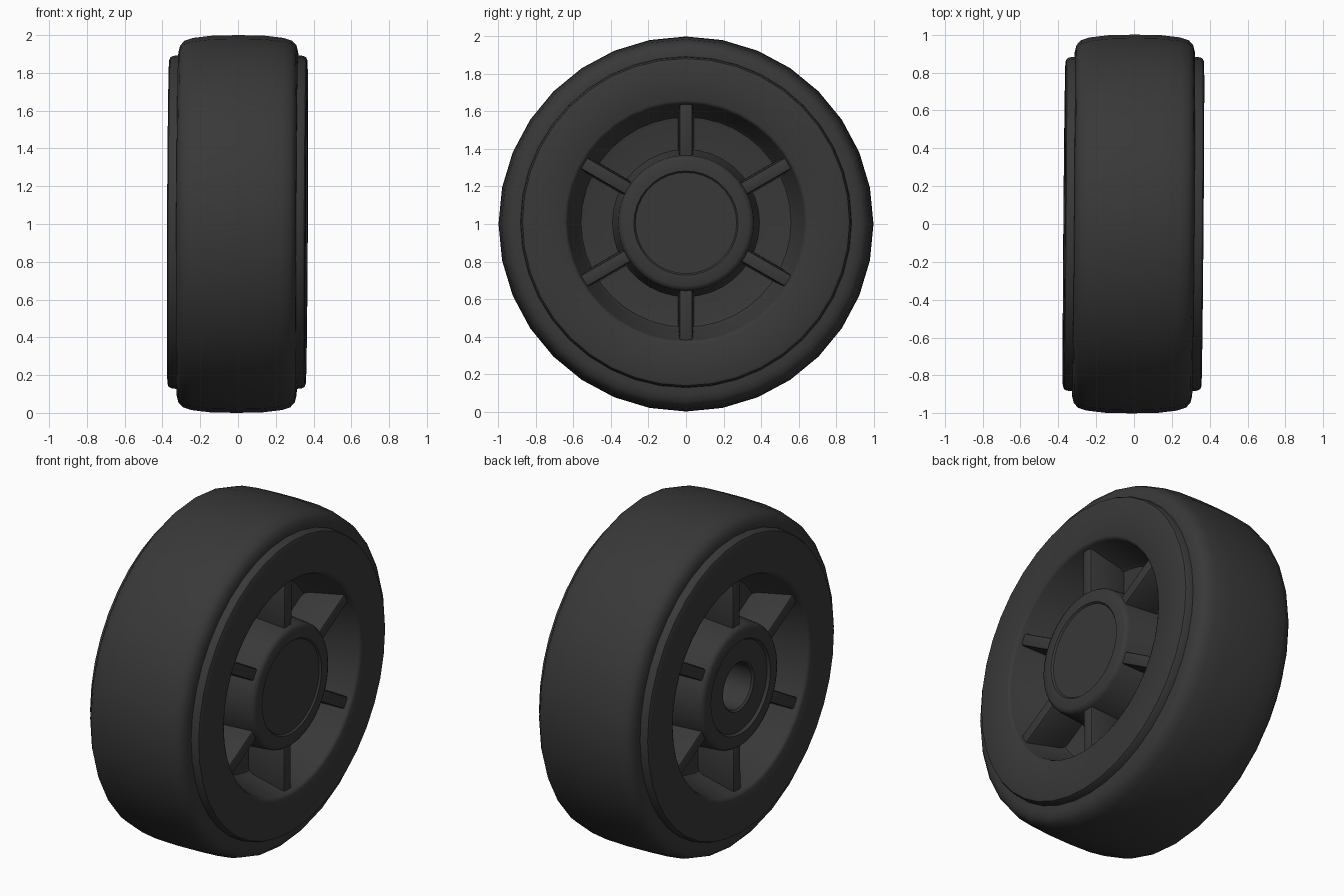
import bpy, bmesh, math
from mathutils import Matrix, Vector

if "Cube" in bpy.data.objects:
    bpy.data.objects.remove(bpy.data.objects["Cube"])

rubber = bpy.data.materials.new("dark_rubber")
rubber.diffuse_color = (0.04, 0.04, 0.04, 1)
rubber.use_nodes = True
rubber.node_tree.nodes["Principled BSDF"].inputs["Base Color"].default_value = rubber.diffuse_color


def finish(bm, name, angle=35):
    """Turn a bmesh into a smooth-shaded object with the wheel's slight lean."""
    for v in bm.verts:
        v.co.x += 0.008 * v.co.y + 0.005 * (v.co.z - 1) - 0.003
    bmesh.ops.recalc_face_normals(bm, faces=bm.faces)
    mesh = bpy.data.meshes.new(name)
    bm.to_mesh(mesh)
    bm.free()
    mesh.materials.append(rubber)
    ob = bpy.data.objects.new(name, mesh)
    bpy.context.collection.objects.link(ob)
    bpy.ops.object.select_all(action='DESELECT')
    ob.select_set(True)
    bpy.context.view_layer.objects.active = ob
    bpy.ops.object.shade_smooth_by_angle(angle=math.radians(angle))
    return ob


def lathe(name, profile, segments, cz):
    """Revolve (x, radius) points around the axle, which runs along x."""
    bm = bmesh.new()
    vs = [bm.verts.new((x, 0, r)) for x, r in profile]
    edges = [bm.edges.new(p) for p in zip(vs, vs[1:])]
    bmesh.ops.spin(bm, geom=vs + edges, cent=(0, 0, 0), axis=(1, 0, 0),
                   angle=math.tau, steps=segments, use_duplicate=False)
    bmesh.ops.remove_doubles(bm, verts=bm.verts, dist=0.0005)
    bmesh.ops.translate(bm, verts=bm.verts, vec=(0, 0, cz))
    return finish(bm, name)


def spokes(name, s):
    """Six slim ribs joining hub and rim on one side."""
    bm = bmesh.new()
    for i in range(6):
        new = bmesh.ops.create_cube(bm, size=1)['verts']
        for v in new:
            outer = (v.co.x * s) > 0
            half = 0.034 if outer else 0.042
            v.co = Vector((s * (0.335 if outer else 0.09),
                           math.copysign(half, v.co.y),
                           0.65 if v.co.z > 0 else 0.33))
        bmesh.ops.rotate(bm, verts=new, cent=(0, 0, 0),
                         matrix=Matrix.Rotation(i * math.pi / 3, 3, 'X'))
    bmesh.ops.bevel(bm, geom=bm.edges[:], offset=0.01, segments=2,
                    profile=0.5, affect='EDGES')
    bmesh.ops.translate(bm, verts=bm.verts, vec=(0, 0, 1.01))
    return finish(bm, name)


# Tyre: crowned tread with rounded shoulders
half = [(0.0, 1.0), (0.14, 0.997), (0.24, 0.985), (0.285, 0.97),
        (0.308, 0.945), (0.317, 0.91), (0.318, 0.86)]
lathe("tyre", [(-x, r) for x, r in half[:0:-1]] + half, 32, 1.0)

# Rim faces with tapered pockets and floor, one per side
rim = [(0.30, 0.885), (0.345, 0.88), (0.36, 0.872), (0.366, 0.855),
       (0.366, 0.65), (0.36, 0.638), (0.35, 0.632), (0.13, 0.575),
       (0.11, 0.56), (0.105, 0.54), (0.105, 0.33)]
for side, s in (("right", 1), ("left", -1)):
    lathe(side + "_rim", [(s * x, r) for x, r in rim], 40, 1.01)
    spokes(side + "_spokes", s)

# Hub: closed cap on the right, axle bore on the left
wall = [(0.10, 0.395), (0.13, 0.38), (0.335, 0.362), (0.352, 0.352),
        (0.36, 0.335), (0.36, 0.278)]
cap = wall + [(0.35, 0.27), (0.35, 0.0)]
bore = wall + [(0.345, 0.268), (0.345, 0.145), (0.335, 0.135),
               (0.08, 0.13), (0.08, 0.0)]
lathe("right_hub_cap", cap, 36, 1.005)
lathe("left_hub_bore", [(-x, r) for x, r in bore], 36, 1.005)
